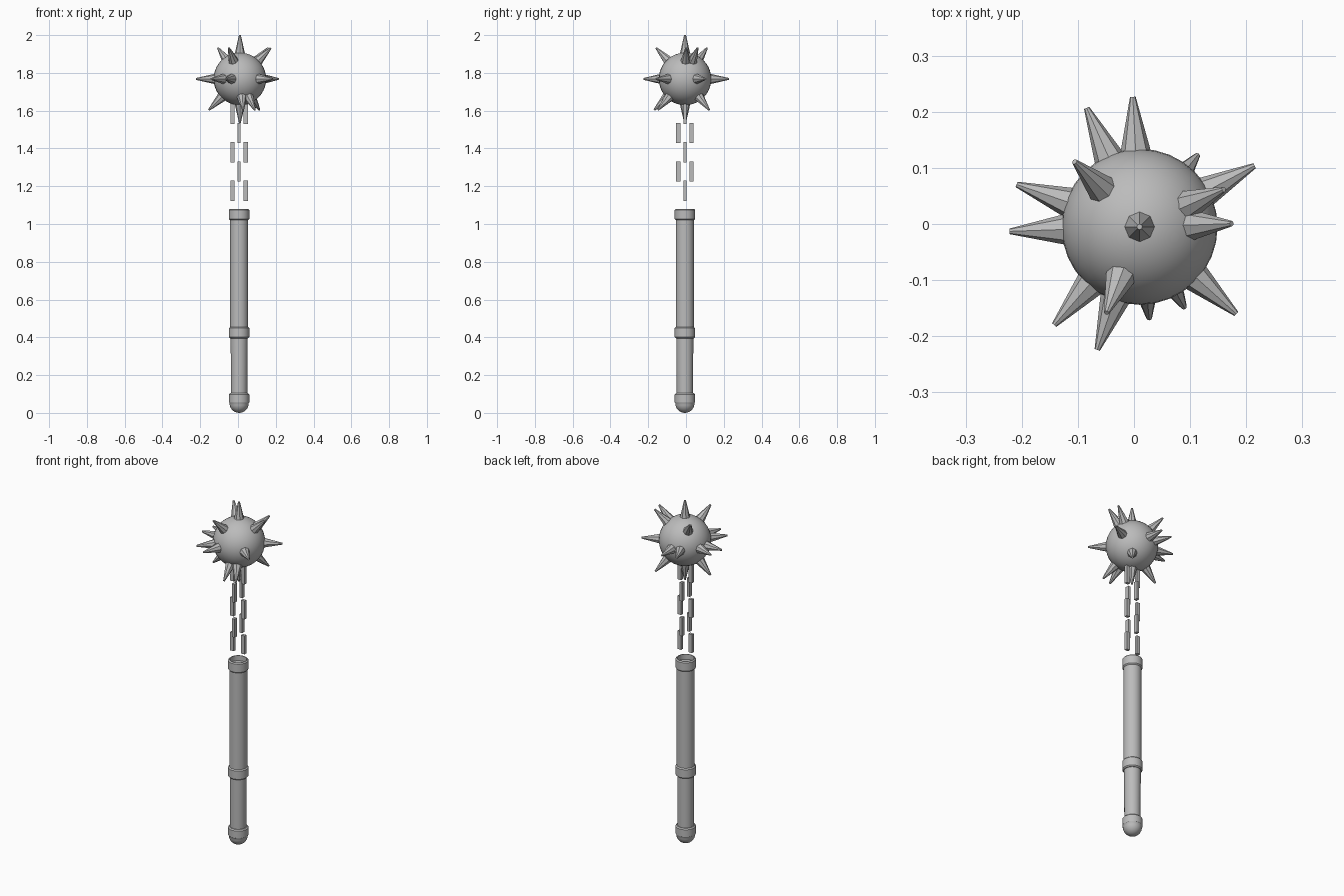
import bpy, bmesh, math
from mathutils import Vector

cube = bpy.data.objects.get("Cube")
if cube:
    bpy.data.objects.remove(cube)

AXIS = Vector((0.006, -0.006, 0))
BALL = Vector((0.01, -0.005, 1.768))
BALL_RADIUS = 0.139

steel = bpy.data.materials.new("grey_steel")
steel.use_nodes = True
grey = (0.5, 0.5, 0.5, 1)
steel.diffuse_color = grey
steel.node_tree.nodes["Principled BSDF"].inputs["Base Color"].default_value = grey


def finish(name, bm, smooth=True):
    bmesh.ops.recalc_face_normals(bm, faces=bm.faces)
    mesh = bpy.data.meshes.new(name)
    bm.to_mesh(mesh)
    bm.free()
    mesh.materials.append(steel)
    obj = bpy.data.objects.new(name, mesh)
    bpy.context.collection.objects.link(obj)
    if smooth:
        bpy.ops.object.select_all(action="DESELECT")
        obj.select_set(True)
        bpy.context.view_layer.objects.active = obj
        bpy.ops.object.shade_smooth_by_angle(angle=math.radians(35))
    return obj


def lathe(name, profile, sides=24):
    """Spin a (radius, height) profile around the handle axis."""
    bm = bmesh.new()
    verts = [bm.verts.new(AXIS + Vector((r, 0, z))) for r, z in profile]
    edges = [bm.edges.new(pair) for pair in zip(verts, verts[1:])]
    bmesh.ops.spin(bm, geom=verts + edges, cent=AXIS, axis=(0, 0, 1),
                   angle=math.tau, steps=sides, use_duplicate=False)
    bmesh.ops.remove_doubles(bm, verts=bm.verts, dist=0.0002)
    return finish(name, bm)


def collar(name, low, high):
    """Closed ring with softened rims."""
    out, bore, soft = 0.054, 0.044, 0.006
    lathe(name, [(bore, low), (out - soft, low), (out, low + soft),
                 (out, high - soft), (out - soft, high), (bore, high), (bore, low)])


# Handle
lathe("grip", [(0, 0.08), (0.043, 0.08), (0.045, 0.42), (0, 0.42)])
lathe("shaft", [(0, 0.42), (0.048, 0.42), (0.048, 1.05), (0, 1.05)])
collar("middle_collar", 0.395, 0.455)
collar("top_collar", 1.02, 1.08)

# Pommel: round bottom under a short band
dome = [(0.051 * math.sin(a), 0.052 * (1 - math.cos(a)))
        for a in (math.pi / 2 * i / 8 for i in range(9))]
lathe("pommel", dome + [(0.054, 0.056), (0.054, 0.098), (0.048, 0.104), (0, 0.104)])

# Chain: pairs of bars, each pair turned a quarter from the last
for i in range(5):
    bm = bmesh.new()
    across = Vector((1, 0, 0)) if i % 2 == 0 else Vector((0, 1, 0))
    size = across * 0.022 + Vector((0.017, 0.017, 0.108)) - across * 0.017
    for side in (-1, 1):
        bar = bmesh.ops.create_cube(bm, size=1)["verts"]
        bmesh.ops.scale(bm, vec=size, verts=bar)
        middle = AXIS + across * 0.035 * side + Vector((0, 0, 1.176 + 0.102 * i))
        bmesh.ops.translate(bm, vec=middle, verts=bar)
    finish(f"chain_link_{i + 1}", bm, smooth=False)

# Ball
bm = bmesh.new()
bmesh.ops.create_uvsphere(bm, u_segments=32, v_segments=20, radius=BALL_RADIUS)
bmesh.ops.translate(bm, vec=BALL, verts=bm.verts)
finish("ball", bm)

# Spikes: headings in degrees for each elevation
spikes = {
    90: [0],
    45: [2, 24, 135, 249],
    0: [28, 93, 114, 161, 182, 229, 251, 318],
    -45: [51, 181, 276, 299],
    -90: [0],
}
for elevation, headings in spikes.items():
    for heading in headings:
        e, h = math.radians(elevation), math.radians(heading)
        direction = Vector((math.cos(e) * math.cos(h), math.cos(e) * math.sin(h), math.sin(e)))
        bm = bmesh.new()
        bmesh.ops.create_cone(bm, cap_ends=True, segments=8, radius1=0.028,
                              radius2=0.005, depth=0.102)
        bmesh.ops.rotate(bm, cent=(0, 0, 0), verts=bm.verts,
                         matrix=direction.to_track_quat("Z", "Y").to_matrix())
        bmesh.ops.translate(bm, vec=BALL + direction * 0.181, verts=bm.verts)
        finish(f"spike_{elevation}_{heading}", bm, smooth=False)
